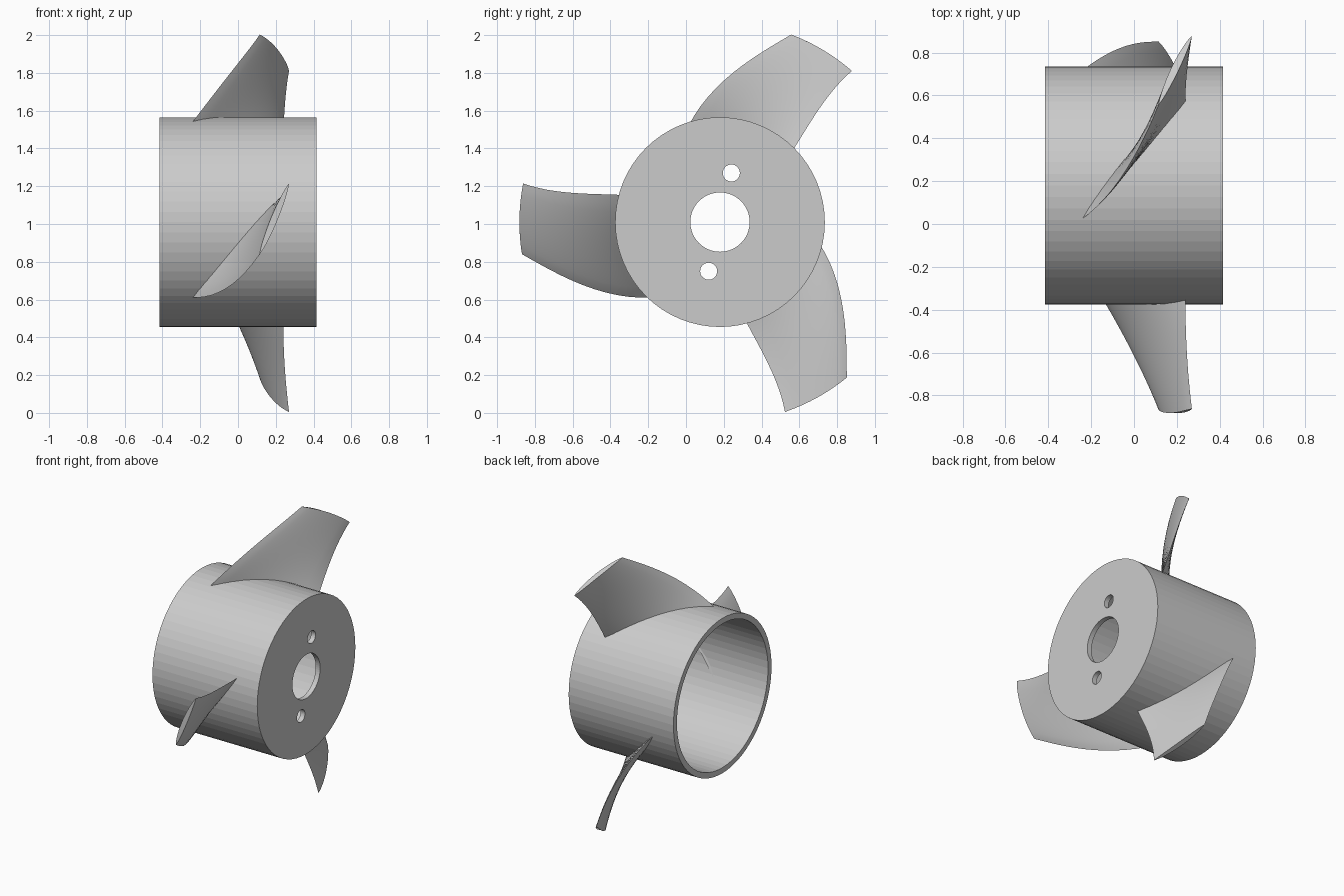
import bpy, bmesh
from math import sin, cos, pi, radians, hypot

if "Cube" in bpy.data.objects:
    bpy.data.objects.remove(bpy.data.objects["Cube"])

CY, CZ = 0.18, 1.01          # hub axis runs along x through this point
SIDES = 64


def make_object(name, bm):
    bmesh.ops.recalc_face_normals(bm, faces=bm.faces)
    me = bpy.data.meshes.new(name)
    bm.to_mesh(me)
    bm.free()
    ob = bpy.data.objects.new(name, me)
    bpy.context.collection.objects.link(ob)
    return ob


def activate(ob):
    bpy.ops.object.select_all(action='DESELECT')
    ob.select_set(True)
    bpy.context.view_layer.objects.active = ob


def polar(x, r, a):
    return (x, CY + r * cos(a), CZ + r * sin(a))


def skin(bm, rings, wrap):
    """Bridge successive closed rings with quads."""
    n = len(rings[0])
    for i in range(len(rings) if wrap else len(rings) - 1):
        a, b = rings[i], rings[(i + 1) % len(rings)]
        for j in range(n):
            k = (j + 1) % n
            bm.faces.new((a[j], a[k], b[k], b[j]))


# Hub: open cup at -x, end plate with a bore at +x
profile = [(-0.415, 0.515), (-0.415, 0.555), (0.415, 0.555),
           (0.415, 0.157), (0.38, 0.157), (0.38, 0.515)]
bm = bmesh.new()
rings = [[bm.verts.new(polar(x, r, 2 * pi * i / SIDES)) for x, r in profile]
         for i in range(SIDES)]
skin(bm, rings, True)
hub = make_object("hub", bm)

# Two bolt holes through the end plate
for s in (1, -1):
    bpy.ops.mesh.primitive_cylinder_add(
        vertices=32, radius=0.045, depth=0.2,
        location=(0.4, CY + s * 0.06, CZ + s * 0.26), rotation=(0, pi / 2, 0))
    cutter = bpy.context.object
    cutter.name = "bolt_hole_cutter"
    cutter.hide_render = True
    activate(hub)
    mod = hub.modifiers.new("bolt_hole", 'BOOLEAN')
    mod.operation = 'DIFFERENCE'
    mod.solver = 'EXACT'
    mod.object = cutter
    bpy.ops.object.modifier_apply(modifier=mod.name)
    bpy.data.objects.remove(cutter, do_unlink=True)
activate(hub)
bpy.ops.object.shade_smooth_by_angle(angle=radians(3))


def blade_section(t, turn, n=14):
    """Closed lens section on a cylinder; t = 0 at hub surface, 1 at tip."""
    r = 0.559 + 0.503 * t
    p0 = radians(-45.7 + 51.1 * t - 14.6 * t * t)     # leading edge angle
    x0 = -0.235 + 0.48 * t - 0.13 * t * t             # leading edge x
    p1 = radians(15 - 11.75 * t + 7.85 * t * t)       # trailing edge angle
    x1 = 0.24 + 0.03 * t * t                          # trailing edge x
    ds, dx = r * (p1 - p0), x1 - x0
    length = hypot(ds, dx)
    half = 0.024 - 0.006 * t
    pts = []
    for i in range(2 * n):
        u = i / n if i <= n else 2 - i / n
        side = 1 if i < n else -1
        h = side * half * max(0, 4 * u * (1 - u)) ** 0.75
        phi = p0 + (p1 - p0) * u - h * dx / length / r
        x = x0 + dx * u + h * ds / length
        pts.append(polar(x, r, pi - phi + turn))
    return pts


# Three swept, twisted blades
for k in range(3):
    bm = bmesh.new()
    steps = 12
    rings = [[bm.verts.new(p) for p in
              blade_section(-0.05 + 1.05 * i / steps, k * 2 * pi / 3)]
             for i in range(steps + 1)]
    skin(bm, rings, False)
    bm.faces.new(rings[0])
    bm.faces.new(rings[-1])
    blade = make_object(f"blade_{k + 1}", bm)
    activate(blade)
    bpy.ops.object.shade_smooth_by_angle(angle=radians(30))
